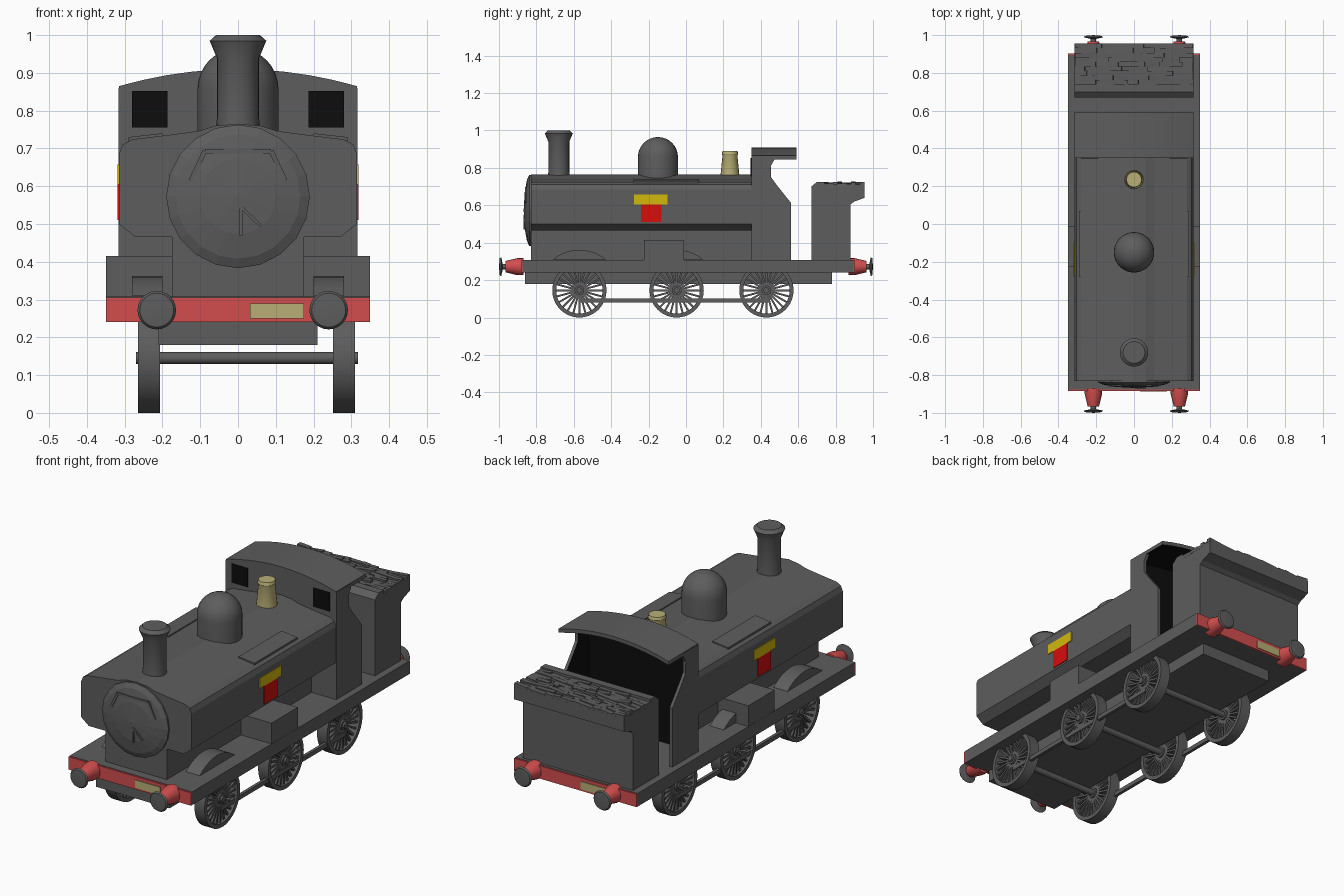
import bpy, bmesh, math, random
from mathutils import Matrix, Vector

random.seed(4)
if "Cube" in bpy.data.objects:
    bpy.data.objects.remove(bpy.data.objects["Cube"])


def material(name, rgb):
    m = bpy.data.materials.new(name)
    m.use_nodes = True
    m.diffuse_color = (*rgb, 1)
    m.node_tree.nodes["Principled BSDF"].inputs["Base Color"].default_value = (*rgb, 1)
    return m


GREY = material("engine grey", (0.11, 0.11, 0.11))
BLACK = material("interior black", (0.004, 0.004, 0.004))
BEAM_RED = material("beam red", (0.65, 0.075, 0.075))
RED = material("badge red", (0.68, 0.004, 0.004))
YELLOW = material("badge yellow", (0.65, 0.48, 0.004))
BRASS = material("pale brass", (0.48, 0.43, 0.18))


def finish(name, bm, mat, smooth=False, inner=None):
    """Turn a bmesh into an object; faces whose normal passes 'inner' go black."""
    bmesh.ops.recalc_face_normals(bm, faces=bm.faces)
    bm.normal_update()
    me = bpy.data.meshes.new(name)
    me.materials.append(mat)
    if inner:
        me.materials.append(BLACK)
        for f in bm.faces:
            f.material_index = int(inner(f.normal))
    bm.to_mesh(me)
    bm.free()
    ob = bpy.data.objects.new(name, me)
    bpy.context.collection.objects.link(ob)
    if smooth:
        bpy.ops.object.select_all(action='DESELECT')
        bpy.context.view_layer.objects.active = ob
        ob.select_set(True)
        bpy.ops.object.shade_smooth_by_angle(angle=math.radians(35))
    return ob


def add_box(bm, lo, hi, matrix=Matrix()):
    lo, hi = Vector(lo), Vector(hi)
    m = matrix @ Matrix.Translation((lo + hi) / 2) @ Matrix.Diagonal((*(hi - lo), 1))
    bmesh.ops.create_cube(bm, size=1, matrix=m)


def box(name, lo, hi, mat=GREY):
    bm = bmesh.new()
    add_box(bm, lo, hi)
    return finish(name, bm, mat)


def prism(name, pts, axis, a, b, mat=GREY, smooth=False, inner=None):
    """Extrude a (y,z) outline along x, or an (x,z) outline along y."""
    bm = bmesh.new()
    put = (lambda p: (a, *p)) if axis == 'x' else (lambda p: (p[0], a, p[1]))
    face = bm.faces.new([bm.verts.new(put(p)) for p in pts])
    ext = bmesh.ops.extrude_face_region(bm, geom=[face])
    vec = (b - a, 0, 0) if axis == 'x' else (0, b - a, 0)
    bmesh.ops.translate(bm, vec=vec, verts=[v for v in ext["geom"] if isinstance(v, bmesh.types.BMVert)])
    return finish(name, bm, mat, smooth, inner)


def add_lathe(bm, profile, axis, centre, steps, closed=False):
    """Spin (radius, along) points around the axis through the centre."""
    put = {'x': lambda r, t: (t, 0, r), 'y': lambda r, t: (r, t, 0), 'z': lambda r, t: (r, 0, t)}[axis]
    c = Vector(centre)
    vs = [bm.verts.new(Vector(put(*p)) + c) for p in profile]
    es = [bm.edges.new(p) for p in zip(vs, vs[1:])]
    if closed:
        es.append(bm.edges.new((vs[-1], vs[0])))
    direction = {'x': (1, 0, 0), 'y': (0, 1, 0), 'z': (0, 0, 1)}[axis]
    bmesh.ops.spin(bm, geom=vs + es, cent=c, axis=direction, angle=math.tau, steps=steps)
    bmesh.ops.remove_doubles(bm, verts=bm.verts, dist=1e-5)


def lathe(name, profile, axis, centre, mat=GREY, steps=24, smooth=True):
    bm = bmesh.new()
    add_lathe(bm, profile, axis, centre, steps)
    return finish(name, bm, mat, smooth)


def mirrored(half):
    return half + [(-x, z) for x, z in reversed(half) if x > 0]


# Running board, frame and buffer beams
box("running_board", (-0.35, -0.875, 0.24), (0.35, 0.895, 0.308))
box("under_frame", (-0.21, -0.86, 0.18), (0.21, 0.78, 0.245))
for end, y, s in (("front", -0.875, -1), ("rear", 0.895, 1)):
    y0, y1 = sorted((y, y + s * 0.008))
    box(end + "_buffer_beam", (-0.35, y0, 0.24), (0.35, y1, 0.306), BEAM_RED)
    p0, p1 = sorted((y + s * 0.006, y + s * 0.012))
    x0, x1 = sorted((-s * 0.032, -s * 0.175))
    box(end + "_number_plate", (x0, p0, 0.25), (x1, p1, 0.29), BRASS)
    for x in (-0.215, 0.24):
        lathe(end + "_buffer_socket", [(0, s * 0.87), (0.046, s * 0.87), (0.046, s * 0.9),
              (0.03, s * 0.965), (0, s * 0.965)], 'y', (x, 0, 0.272), BEAM_RED, 16)
        lathe(end + "_buffer_head", [(0, s * 0.95), (0.014, s * 0.95), (0.014, s * 0.98),
              (0.051, s * 0.988), (0.045, s * 0.996), (0, s)], 'y', (x, 0, 0.272))

# Boiler base, side tanks and smokebox
box("boiler_base", (-0.175, -0.83, 0.3), (0.175, 0.355, 0.47))
tank = [(0, 0.765), (0.06, 0.76), (0.105, 0.746), (0.18, 0.736), (0.28, 0.724), (0.305, 0.71),
        (0.315, 0.685), (0.315, 0.5), (0.272, 0.466), (0, 0.466)]
prism("side_tanks", mirrored(tank), 'y', -0.83, 0.355)
lathe("smokebox_door", [(0, -0.80), (0.19, -0.80), (0.19, -0.838), (0.165, -0.85), (0.1, -0.862),
      (0, -0.868)], 'y', (0, 0, 0.573), steps=20, smooth=False)
for s in (-1, 1):
    strip = [(s * 0.2, 0.73), (s * 0.2, 0.74), (s * 0.29, 0.73), (s * 0.29, 0.72)]
    prism("tank_top_strip", strip, 'y', -0.28, 0.07)


def bar(name, a, b, y, w=0.006):
    a, b = Vector((a[0], y, a[1])), Vector((b[0], y, b[1]))
    bm = bmesh.new()
    turn = (b - a).to_track_quat('Z', 'Y').to_matrix().to_4x4()
    add_box(bm, (-w, -w, 0), (w, w, (b - a).length), Matrix.Translation(a) @ turn)
    return finish(name, bm, GREY)


# Door rail and door handle
rail = [(-0.125, 0.615), (-0.088, 0.693), (0.088, 0.693), (0.125, 0.615)]
for a, b in zip(rail, rail[1:]):
    bar("door_rail", a, b, -0.854)
bar("door_handle", (0.008, 0.47), (0.008, 0.545), -0.866, 0.004)
bar("door_handle", (0.008, 0.545), (0.06, 0.495), -0.866, 0.004)

# Chimney, dome and safety valve
lathe("chimney", [(0, 0.72), (0.06, 0.72), (0.056, 0.78), (0.056, 0.94), (0.075, 0.985),
      (0.058, 1.0), (0, 1.0)], 'z', (0, -0.68, 0))
arc = [(0.107 * math.cos(i * math.pi / 16), 0.858 + 0.107 * math.sin(i * math.pi / 16)) for i in range(8)]
lathe("steam_dome", [(0, 0.7), (0.107, 0.7)] + arc + [(0, 0.965)], 'z', (0, -0.15, 0), steps=32)
lathe("safety_valve", [(0, 0.74), (0.05, 0.74), (0.05, 0.765), (0.04, 0.865), (0.044, 0.875),
      (0.04, 0.89), (0, 0.89)], 'z', (0, 0.235, 0), BRASS, 16)

# Boxes, splashers and painted badges on both sides
for s in (-1, 1):
    x0, x1 = sorted((s * 0.17, s * 0.349))
    box("tool_box", (x0, -0.225, 0.3), (x1, -0.01, 0.415))
    for y in (-0.57, -0.05):
        ang = [math.radians(a) for a in range(50, 131, 8)]
        prism("splasher", [(y + 0.22 * math.cos(a), 0.142 + 0.22 * math.sin(a)) for a in ang],
              'x', s * 0.2, s * 0.28, smooth=True)
    x0, x1 = sorted((s * 0.312, s * 0.319))
    box("badge_top", (x0, -0.278, 0.605), (x1, -0.1, 0.657), YELLOW)
    box("badge_body", (x0, -0.24, 0.51), (x1, -0.132, 0.605), RED)

# Cab with a curved roof and dark interior
curve = [(0.315 - 0.063 * i, 0.91 - 0.045 * (1 - i / 5) ** 2) for i in range(11)]
prism("cab_front_wall", [(-0.315, 0.3), (0.315, 0.3)] + curve, 'y', 0.35, 0.362,
      inner=lambda n: n.y > 0.5)
prism("cab_roof", curve + [(x, z - 0.02) for x, z in reversed(curve)], 'y', 0.35, 0.592,
      smooth=True, inner=lambda n: n.z < -0.7)
side = [(0.351, 0.3), (0.562, 0.3), (0.562, 0.612), (0.48, 0.715), (0.455, 0.75), (0.453, 0.81),
        (0.475, 0.848), (0.475, 0.86), (0.351, 0.86)]
for s in (-1, 1):
    prism("cab_side", side, 'x', s * 0.3, s * 0.316, inner=lambda n, s=s: n.x * s < -0.5)
    x0, x1 = sorted((s * 0.187, s * 0.28))
    box("cab_window", (x0, 0.346, 0.755), (x1, 0.352, 0.852), BLACK)

# Bunker with flared back and coal
bunker = [(0.67, 0.3), (0.88, 0.3), (0.88, 0.605), (0.9, 0.62), (0.955, 0.64), (0.955, 0.705),
          (0.74, 0.705), (0.74, 0.725), (0.7, 0.725), (0.67, 0.7)]
prism("bunker", bunker, 'x', -0.314, 0.314)
bm = bmesh.new()
for row in range(9):
    x, y = -0.314, 0.737 + row * 0.0242
    while x < 0.31:
        end = min(x + random.uniform(0.04, 0.12), 0.314)
        mid = Vector(((x + end) / 2, y + 0.012, random.uniform(0.7, 0.712)))
        tilt = Matrix.Rotation(random.uniform(-0.12, 0.12), 4, 'Y')
        half = Vector(((end - x) / 2, 0.0121, 0.01))
        add_box(bm, -half, half, Matrix.Translation(mid) @ tilt)
        x = end
finish("coal", bm, GREY)

# Spoked wheels, axles and coupling rods
WX, R = 0.0225, 0.145
for y in (-0.57, -0.05, 0.43):
    for s in (-1, 1):
        cx = WX + s * 0.258
        bm = bmesh.new()
        add_lathe(bm, [(R, -0.029), (R, 0.029), (0.124, 0.029), (0.124, -0.029)], 'x',
                  (cx, y, R), 40, closed=True)
        add_lathe(bm, [(0, -0.027), (0.026, -0.027), (0.026, 0.027), (0, 0.027)], 'x', (cx, y, R), 16)
        for i in range(24):
            spin = Matrix.Translation((cx, y, R)) @ Matrix.Rotation(i * math.tau / 24, 4, 'X')
            add_box(bm, (-0.018, -0.005, 0.02), (0.018, 0.005, 0.128), spin)
        finish("wheel", bm, GREY, True)
    lathe("axle", [(0, -0.27), (0.016, -0.27), (0.016, 0.318), (0, 0.318)], 'x', (0, y, R), steps=12)
for s in (-1, 1):
    cx = WX + s * 0.272
    box("coupling_rod", (cx - 0.008, -0.57, 0.08), (cx + 0.008, 0.45, 0.102))
